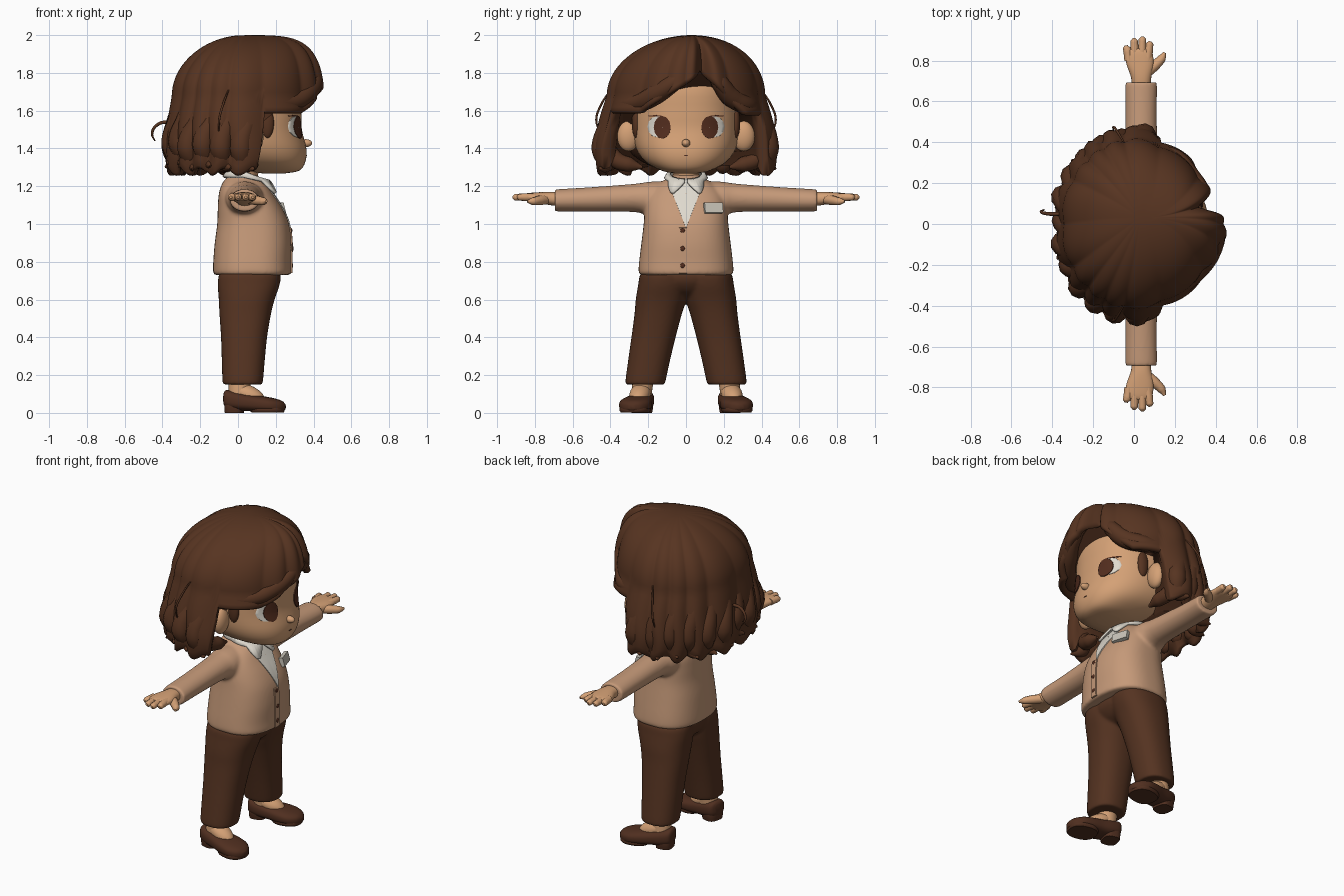
import bpy, bmesh, math, random
from mathutils import Vector

random.seed(4)
cube = bpy.data.objects.get("Cube")
if cube:
    bpy.data.objects.remove(cube, do_unlink=True)


def material(name, rgb):
    m = bpy.data.materials.new(name)
    m.use_nodes = True
    m.diffuse_color = (*rgb, 1)
    m.node_tree.nodes["Principled BSDF"].inputs["Base Color"].default_value = (*rgb, 1)
    return m


HAIR = material("hair brown", (.094, .034, .015))
TROUSER = material("trouser brown", (.09, .033, .015))
SHOE = material("shoe brown", (.08, .028, .014))
SKIN = material("warm skin", (.66, .355, .18))
KNIT = material("tan knit", (.56, .32, .19))
WHITE = material("shirt white", (.74, .7, .62))
GREY = material("badge grey", (.58, .55, .48))
EYE = material("eye brown", (.085, .026, .013))


def select(*obs):
    bpy.ops.object.select_all(action='DESELECT')
    for ob in obs:
        ob.select_set(True)
    bpy.context.view_layer.objects.active = obs[0]


def finish(ob, mat, angle=50):
    ob.data.materials.clear()
    ob.data.materials.append(mat)
    select(ob)
    bpy.ops.object.shade_smooth_by_angle(angle=math.radians(angle))
    return ob


def blend(name, parts, mat):
    """Fuse overlapping parts into one softly joined surface."""
    select(*parts)
    bpy.ops.object.join()
    ob = bpy.context.object
    ob.name = name
    ob.modifiers.clear()
    rm = ob.modifiers.new("fuse", 'REMESH')
    rm.mode, rm.voxel_size = 'VOXEL', .009
    sm = ob.modifiers.new("soften", 'SMOOTH')
    sm.factor, sm.iterations = .5, 7
    bpy.ops.object.convert(target='MESH')
    return finish(bpy.context.object, mat)


def grid(name, rows, mat, closed=True, caps=True, angle=50):
    """Skin rows of points into one surface."""
    bm = bmesh.new()
    vs = [[bm.verts.new(p) for p in row] for row in rows]
    n = len(rows[0])
    for a, b in zip(vs, vs[1:]):
        for j in range(n if closed else n - 1):
            k = (j + 1) % n
            bm.faces.new((a[j], a[k], b[k], b[j]))
    if caps:
        bm.faces.new(vs[0])
        bm.faces.new(vs[-1])
    bmesh.ops.recalc_face_normals(bm, faces=bm.faces)
    me = bpy.data.meshes.new(name)
    bm.to_mesh(me)
    bm.free()
    ob = bpy.data.objects.new(name, me)
    bpy.context.collection.objects.link(ob)
    return finish(ob, mat, angle)


def refine(rings, steps=4):
    """Smooth in-between rings through the given ones."""
    out, last = [], len(rings) - 1
    for i in range(last):
        p = [rings[max(0, min(last, i + k))] for k in (-1, 0, 1, 2)]
        for s in range(steps):
            f = s / steps
            out.append([b + .5 * f * (c - a + f * (2*a - 5*b + 4*c - d + f * (3*(b - c) + d - a)))
                        for a, b, c, d in zip(*p)])
    return out + [list(rings[-1])]


def loft(name, rings, mat, axis='z', e=2.0, n=40):
    """Rings are (position on axis, centre 1, centre 2, radius 1, radius 2)."""
    rows = []
    for t, c1, c2, r1, r2 in refine(rings):
        row = []
        for j in range(n):
            u, v = [math.copysign(abs(f(math.tau * j / n)) ** (2 / e), f(math.tau * j / n))
                    for f in (math.cos, math.sin)]
            u, v = c1 + r1 * u, c2 + r2 * v
            row.append({'x': (t, u, v), 'y': (u, t, v), 'z': (u, v, t)}[axis])
        rows.append(row)
    return grid(name, rows, mat)


def tube(name, pts, radii, mat):
    cu = bpy.data.curves.new(name, 'CURVE')
    cu.dimensions = '3D'
    cu.bevel_depth, cu.bevel_resolution = 1, 3
    cu.resolution_u, cu.use_fill_caps = 6, True
    sp = cu.splines.new('BEZIER')
    sp.bezier_points.add(len(pts) - 1)
    for b, p, r in zip(sp.bezier_points, pts, radii):
        b.co, b.radius = p, r
        b.handle_left_type = b.handle_right_type = 'AUTO'
    ob = bpy.data.objects.new(name, cu)
    bpy.context.collection.objects.link(ob)
    select(ob)
    bpy.ops.object.convert(target='MESH')
    return finish(bpy.context.object, mat)


def ball(name, loc, scale, mat):
    bpy.ops.mesh.primitive_uv_sphere_add(segments=24, ring_count=14, location=loc)
    ob = bpy.context.object
    ob.name, ob.scale = name, scale
    return finish(ob, mat)


def front_x(rings, y, z, e):
    """Front surface of a loft at (y, z)."""
    d = refine(rings)
    for a, b in zip(d, d[1:]):
        if a[0] <= z <= b[0]:
            f = (z - a[0]) / (b[0] - a[0])
            _, cx, _, rx, ry = [p + f * (q - p) for p, q in zip(a, b)]
            return cx + rx * max(0, 1 - min(1, abs(y) / ry) ** e) ** (1 / e)
    return 0


def plate(name, outline, rings, e, offset, mat):
    """Thin patch lying on the front of a loft."""
    pts = []
    for p, q in zip(outline, outline[1:] + outline[:1]):
        pts += [Vector(p).lerp(Vector(q), k / 6) for k in range(6)]
    mid = sum(pts, Vector((0, 0))) / len(pts)
    rows = []
    for s in (.02, .25, .5, .75, 1, 1.01):
        row = [mid.lerp(p, s) for p in pts]
        rows.append([(front_x(rings, *p, e) + (offset if s <= 1 else -.004), *p) for p in row])
    return grid(name, rows, mat, caps=False)


def oval(y, z, ry, rz):
    return [(y + ry * math.cos(k * math.tau / 12), z + rz * math.sin(k * math.tau / 12)) for k in range(12)]


# Head and face
head = [(1.268, .19, 0, .06, .06), (1.283, .185, 0, .14, .13), (1.33, .115, 0, .242, .215),
        (1.4, .06, 0, .302, .265), (1.5, .03, 0, .308, .285), (1.6, .02, 0, .315, .285),
        (1.75, .02, 0, .3, .27), (1.87, .01, 0, .18, .18)]
loft("head", head, SKIN, e=2.3, n=64)
loft("neck", [(1.18, .03, 0, .07, .07), (1.25, .035, 0, .068, .068), (1.34, .05, 0, .078, .08)], SKIN)
ball("nose", (.357, 0, 1.428), (.036, .022, .021), SKIN)
plate("mouth", oval(0, 1.362, .012, .0025), head, 2.3, .003, EYE)
for s, side in ((1, "left"), (-1, "right")):
    plate(side + "_eye_white", oval(s * .152, 1.515, .052, .056), head, 2.3, .003, WHITE)
    plate(side + "_iris", oval(s * .126, 1.512, .045, .06), head, 2.3, .006, EYE)
    plate(side + "_lash", oval(s * .165, 1.572, .038, .004), head, 2.3, .004, EYE)
    ball(side + "_ear", (.095, s * .305, 1.465), (.04, .06, .08), SKIN)
    ball(side + "_sideburn", (.155, s * .264, 1.535), (.035, .023, .08), HAIR)


# Hair shell with strand ridges, a parting and a face opening
def hem(a):
    d = math.degrees(a) - 14
    zb = 1.83 - (.24 * min(1, d / 36) ** .85 if d > 0 else .23 * min(1, -d / 52) ** .85)
    f = max(0, min(1, (abs(math.degrees(a)) - 72) / 6))
    return zb + f * (1.29 - zb)


def hair_point(a, z, scale=1.0):
    h = max(0, min(1, (z - 1.68) / .32))
    dome = math.sqrt(1 - h * h)
    low = max(0, min(1.1, (1.68 - z) / .41))
    flare = 1 + (.08 + .06 * abs(math.sin(a))) * math.sin(low * 2.3)
    front = math.cos(a) > 0
    rx = (.455 if a < .24 else .43) * dome ** .5 if front else .355 * dome
    ridge = abs(math.sin(8 * (a + .05 * low * math.sin(z * 17)) + 1.2 * math.sin(3 * a)))
    r = scale * flare * (1 + (.04 + .04 * low) * (ridge - .7))
    r *= 1 - front * .06 * math.sin(2 * a) ** 2
    r *= 1 - .25 * math.exp(-((math.degrees(a) - 14) / 6) ** 2) * (1 - .6 * h)
    return Vector((r * rx * math.cos(a) + .03 * h * h, r * .415 * dome * math.sin(a) + .03 * h * h, z))


ROWS, COLS = 30, 240
angles = [math.tau * j / COLS - math.pi for j in range(COLS)]
rows = []
for i in range(ROWS + 1):
    t = max(.012, (i / ROWS)) ** 1.5
    rows.append([hair_point(a, 2.0 - (2.0 - hem(a) - .02 * math.sin(17 * a) * (abs(a) > 1.3)) * t)
                 for a in angles])
for scale, dz in ((.97, -.015), (.91, -.012), (.85, .04)):
    rows.append([Vector((p.x * scale, p.y * scale, p.z + dz)) for p in rows[ROWS]])
grid("hair", rows, HAIR, angle=70)
ball("inner_hair", (-.09, 0, 1.52), (.25, .36, .25), HAIR)

# Rolled fringe edges
for name, sweep in (("right_fringe", (6, -8, -25, -45, -60, -72)), ("left_fringe", (22, 30, 42, 58, 72))):
    pts = [hair_point(math.radians(d), max(1.61, hem(math.radians(d)) + .04), .9) for d in sweep]
    tube(name, pts, (.02, .045, .055, .05, .04, .015), HAIR)

# Wavy locks around the sides and back
for k in range(13):
    a = math.radians(86 + k * 188 / 12)
    a = a if a < math.pi else a - math.tau
    j = random.uniform(-.025, .025)
    path = [(0, 1.74, .82), (.05, 1.56, .88), (-.04, 1.42 + j, .92), (.02, 1.33 + j, .9), (.1, 1.305 + j, 1.02)]
    tube("hair_lock_%d" % k, [hair_point(a + da, z, sc) for da, z, sc in path],
         (.01, .05, .06, .045, .005), HAIR)

# Curls under the ears and loose thin strands
for s, side in ((1, "left"), (-1, "right")):
    tube(side + "_curl", [(.02, s * .42, 1.42), (.05, s * .37, 1.34), (.07, s * .3, 1.315), (.08, s * .23, 1.3)],
         (.04, .045, .04, .008), HAIR)
    tube(side + "_stray_strand", [(-.05, s * .4, 1.71), (-.08, s * .45, 1.63), (-.1, s * .475, 1.55),
                                  (-.1, s * .45, 1.47)], (.004, .006, .006, .003), HAIR)
tube("back_stray_strand", [(-.36, .05, 1.54), (-.42, .05, 1.53), (-.455, .06, 1.48), (-.44, .07, 1.44)],
     (.01, .009, .007, .003), HAIR)

# Cardigan, shirt and collar
body = [(.73, .075, 0, .2, .24), (.745, .075, 0, .207, .251), (.8, .075, 0, .206, .248),
        (.9, .08, 0, .203, .236), (1.0, .08, 0, .19, .224), (1.08, .065, 0, .172, .217),
        (1.15, .045, 0, .148, .205), (1.2, .035, 0, .125, .165), (1.235, .03, 0, .1, .11),
        (1.26, .03, 0, .07, .075)]
knit = [loft("cardigan", body, KNIT, e=2.5, n=64)]
plate("shirt_front", [(-.06, 1.24), (.06, 1.24), (.075, 1.17), (0, .98), (-.075, 1.17)], body, 2.5, .006, WHITE)
plate("placket", [(-.038, .74), (.004, .74), (.004, .98), (-.038, .98)], body, 2.5, .007, KNIT)
for k, z in enumerate((.965, .87, .78)):
    ball("button_%d" % k, (front_x(body, 0, z, 2.5) + .006, -.018, z), (.005, .012, .013), EYE)

collar = [[], [], []]
for k in range(61):
    a = .06 + (math.tau - .12) * k / 60
    near = max(0, math.cos(a))
    point = max(0, 1 - abs(min(a, math.tau - a) - .42) / .36)
    for row, r, z in zip(collar, (.078 + .03 * near, .095 + .04 * near, .112 + .035 * near + .05 * point),
                         (1.285 - .045 * near, 1.28 - .045 * near, 1.25 - .025 * near - .068 * point)):
        row.append((.03 + r * math.cos(a), r * math.sin(a), z))
ob = grid("collar", collar, WHITE, closed=False, caps=False)
ob.modifiers.new("thickness", 'SOLIDIFY').thickness = .012

bpy.ops.mesh.primitive_cube_add(size=1, location=(front_x(body, .145, 1.085, 2.5) + .016, .145, 1.085),
                                rotation=(0, -.25, .3))
badge = bpy.context.object
badge.name, badge.scale = "badge", (.024, .1, .056)
finish(badge, GREY, 30)

# Limbs, mirrored
legs = []
for s, side in ((1, "left"), (-1, "right")):
    knit.append(loft(side + "_sleeve", [
        (s * .03, .03, 1.15, .09, .07), (s * .12, .033, 1.138, .105, .088), (s * .2, .036, 1.133, .098, .09),
        (s * .27, .036, 1.138, .084, .075), (s * .5, .035, 1.13, .077, .065),
        (s * .68, .035, 1.125, .078, .059), (s * .694, .035, 1.125, .074, .055)], KNIT, 'y'))
    loft(side + "_palm", [(s * .67, .035, 1.13, .045, .036), (s * .72, .035, 1.135, .05, .035),
                          (s * .78, .03, 1.14, .066, .028), (s * .84, .022, 1.142, .068, .021),
                          (s * .86, .022, 1.142, .05, .014)], SKIN, 'y', 2.3, 24)
    for k, (x, tip) in enumerate(((-.034, .875), (.002, .91), (.04, .918), (.074, .895))):
        y = [s * v for v in (.8, .85, tip - .012, tip)]
        tube("%s_finger_%d" % (side, k), [(.02 + (x - .02) * f, v, 1.142) for f, v in zip((.85, .97, 1.05, 1.07), y)],
             (.021, .021, .018, .007), SKIN)
    tube(side + "_thumb", [(.06, s * .74, 1.13), (.1, s * .775, 1.125), (.135, s * .81, 1.12), (.15, s * .84, 1.12)],
         (.026, .026, .021, .007), SKIN)

    legs.append(loft(side + "_trouser_leg", [
        (.15, .025, s * .215, .1, .1), (.165, .025, s * .215, .107, .106), (.28, .028, s * .195, .114, .111),
        (.4, .032, s * .172, .122, .117), (.52, .038, s * .148, .136, .125), (.6, .046, s * .132, .148, .134),
        (.68, .057, s * .12, .164, .133), (.735, .063, s * .115, .163, .127), (.75, .065, s * .11, .14, .1)],
        TROUSER, e=2.3))
    loft(side + "_ankle", [(.05, .005, s * .235, .055, .053), (.12, .008, s * .233, .058, .054),
                           (.22, .01, s * .22, .058, .058)], SKIN)
    shoe = loft(side + "_shoe", [(-.075, 0, .075, .025, .03), (-.06, 0, .073, .055, .048), (-.01, 0, .064, .068, .05),
                                 (.06, 0, .054, .074, .045), (.13, 0, .046, .083, .043), (.19, 0, .04, .08, .038),
                                 (.235, 0, .034, .052, .03), (.255, 0, .032, .016, .013)], SHOE, 'x', 2.6)
    instep = ball(side + "_instep", (.05, 0, .1), (.1, .055, .048), SKIN)
    heel = loft(side + "_heel", [(0, -.02, 0, .048, .053), (.03, -.02, 0, .05, .058), (.06, -.02, 0, .048, .058)],
                SHOE, e=3)
    sole = loft(side + "_sole", [(.002, .16, 0, .085, .073), (.014, .16, 0, .09, .08), (.035, .16, 0, .085, .076)],
                SHOE, e=2.4)
    for part in (shoe, instep, heel, sole):
        part.rotation_euler = (0, .4 if part is instep else 0, s * .2)
        part.location = part.location + Vector((0, s * (.243 if part is instep else .238), 0))

# Trouser seat, then fuse the garments
legs.append(loft("trouser_seat", [(.6, .046, 0, .06, .03), (.64, .05, 0, .13, .09), (.69, .058, 0, .16, .13),
                                  (.735, .063, 0, .16, .13), (.75, .064, 0, .14, .1)], TROUSER, e=3))
blend("trousers", legs, TROUSER)
blend("cardigan", knit, KNIT)
